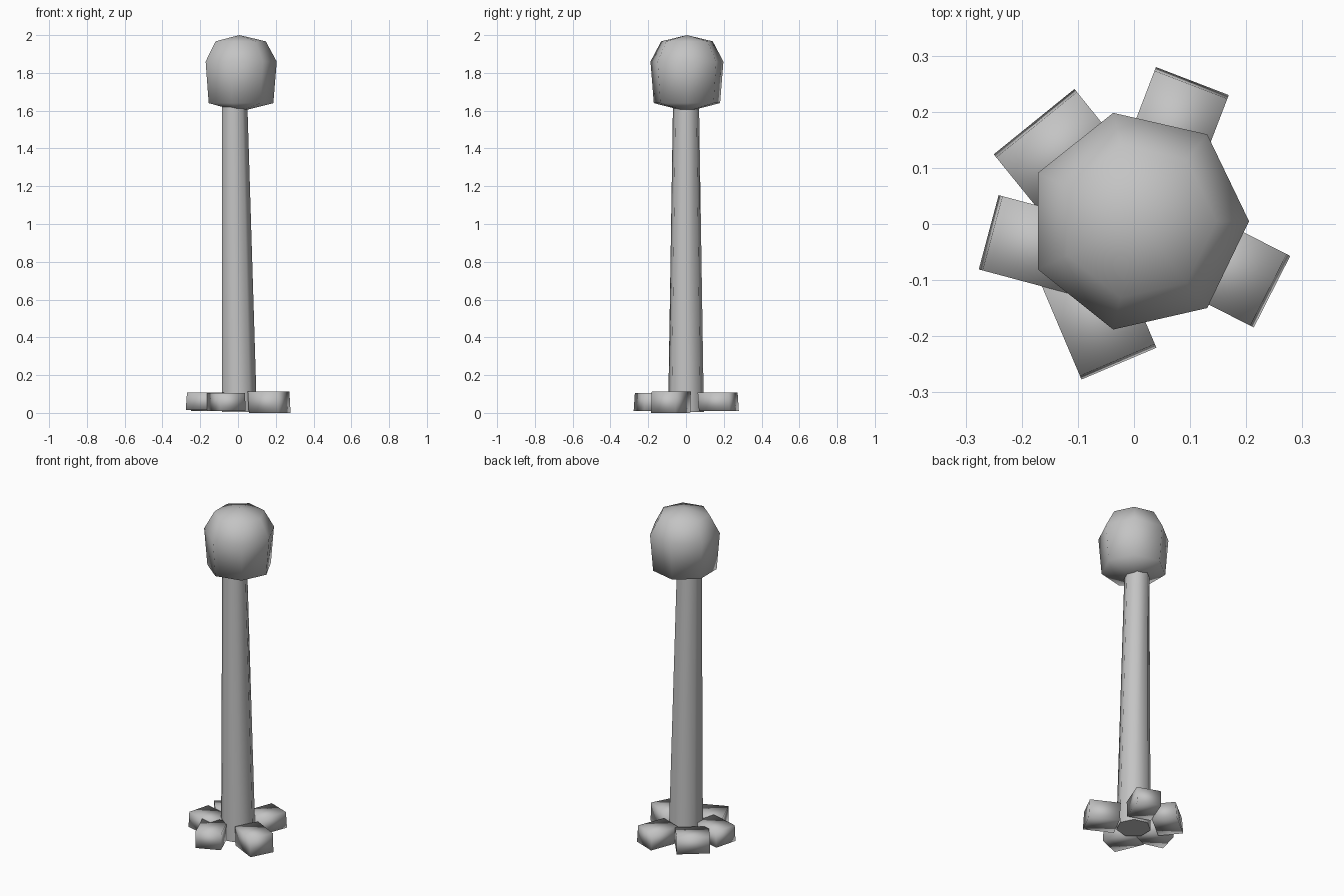
import bpy
import bmesh
import math
from mathutils import Matrix, Vector

cube = bpy.data.objects.get("Cube")
if cube:
    bpy.data.objects.remove(cube, do_unlink=True)

SIDES = 7

stone = bpy.data.materials.new("grey stone")
stone.use_nodes = True
grey = (0.55, 0.55, 0.55, 1)
stone.diffuse_color = grey
stone.node_tree.nodes["Principled BSDF"].inputs["Base Color"].default_value = grey


def finish(name, bm, sharp_angle=180):
    """Turn a bmesh into a shaded, coloured object."""
    bmesh.ops.recalc_face_normals(bm, faces=bm.faces)
    mesh = bpy.data.meshes.new(name)
    bm.to_mesh(mesh)
    bm.free()
    mesh.materials.append(stone)
    obj = bpy.data.objects.new(name, mesh)
    bpy.context.collection.objects.link(obj)
    bpy.ops.object.select_all(action="DESELECT")
    obj.select_set(True)
    bpy.context.view_layer.objects.active = obj
    if sharp_angle < 180:
        bpy.ops.object.shade_smooth_by_angle(angle=math.radians(sharp_angle))
    else:
        bpy.ops.object.shade_smooth()


def loft(bm, rings):
    """Bridge seven-sided rings given as (x, y, z, radius)."""
    loops = []
    for x, y, z, r in rings:
        angles = [math.tau * i / SIDES for i in range(SIDES)]
        loops.append([bm.verts.new((x + r * math.cos(a), y + r * math.sin(a), z))
                      for a in angles])
    for low, high in zip(loops, loops[1:]):
        for i in range(SIDES):
            j = (i + 1) % SIDES
            bm.faces.new((low[i], low[j], high[j], high[i]))
    return loops


def fan(bm, loop, tip):
    """Close a ring with triangles meeting at a tip."""
    point = bm.verts.new(tip)
    for i in range(SIDES):
        bm.faces.new((loop[i], loop[(i + 1) % SIDES], point))


# Tapered post, upright along its -x side
bm = bmesh.new()
ends = loft(bm, [(0.003, 0, 0.005, 0.097), (-0.021, 0, 1.62, 0.071)])
for end in ends:
    bm.faces.new(end)
finish("post", bm, 60)

# Rounded low-poly head
bm = bmesh.new()
cx, cy = 0.007, 0.005
rings = loft(bm, [(cx, cy, z, r) for z, r in ((1.64, 0.18), (1.86, 0.198), (1.967, 0.14))])
fan(bm, rings[0], (cx, cy, 1.595))
fan(bm, rings[-1], (cx, cy, 2.0))
finish("head", bm)

# Base stones: centre x, y, turn in degrees, length outward, width, bottom, top
stones = [
    (0.073, 0.174, 69, 0.173, 0.139, 0.01, 0.107),
    (-0.134, 0.128, 129, 0.14, 0.185, 0.01, 0.107),
    (-0.172, -0.038, 165, 0.18, 0.137, 0.015, 0.108),
    (-0.062, -0.166, 293, 0.18, 0.145, 0.01, 0.106),
    (0.168, -0.081, 333, 0.175, 0.143, 0, 0.112),
]
for number, (x, y, turn, length, width, low, high) in enumerate(stones, 1):
    bm = bmesh.new()
    bmesh.ops.create_cube(bm, size=1)
    bmesh.ops.scale(bm, vec=(length, width, high - low), verts=bm.verts)
    # Lean the top slightly toward the post
    for v in bm.verts:
        if v.co.z > 0:
            v.co.x -= 0.007
    place = Matrix.Translation(Vector((x, y, (low + high) / 2)))
    bm.transform(place @ Matrix.Rotation(math.radians(turn), 4, "Z"))
    finish(f"base_stone_{number}", bm)
